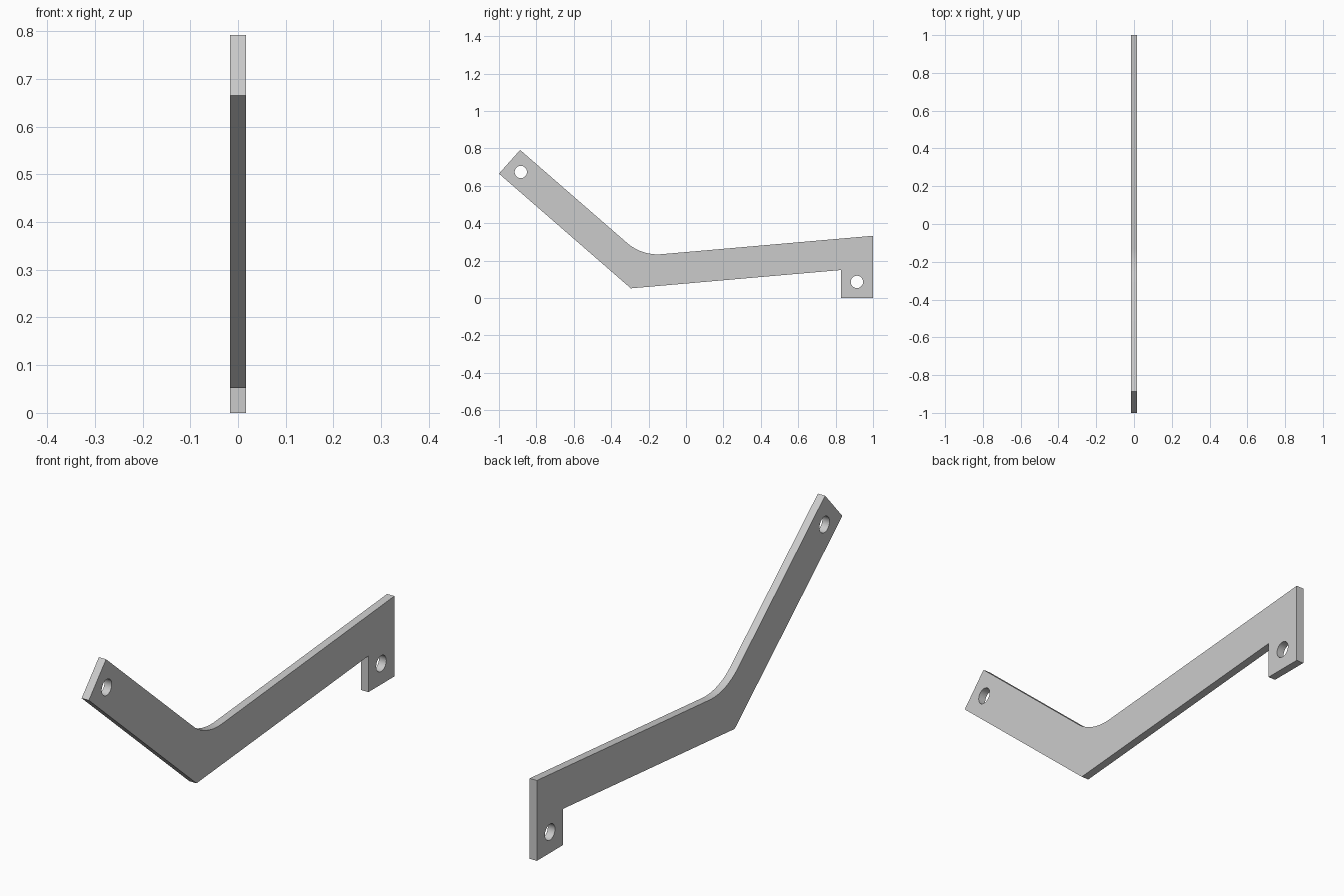
import bpy, bmesh, math
from mathutils import Vector, Matrix

if "Cube" in bpy.data.objects:
    bpy.data.objects.remove(bpy.data.objects["Cube"])

HALF_THICKNESS = 0.0165


def fillet(prev, corner, nxt, radius, steps):
    """Points of an arc rounding the corner between two edges."""
    p, c, n = Vector(prev), Vector(corner), Vector(nxt)
    a, b = (p - c).normalized(), (n - c).normalized()
    half = a.angle(b) / 2
    start, end = c + a * radius / math.tan(half), c + b * radius / math.tan(half)
    centre = c + (a + b).normalized() * radius / math.sin(half)
    u, v = (start - centre), (end - centre)
    sweep = u.angle(v)
    return [tuple(centre + (u * math.sin((1 - t) * sweep) + v * math.sin(t * sweep)) / math.sin(sweep))
            for t in (i / steps for i in range(steps + 1))]


def circle(y, z, r, n=32):
    return [(y + r * math.cos(2 * math.pi * i / n), z + r * math.sin(2 * math.pi * i / n))
            for i in range(n)]


# Side outline of the bent arm with its hanging tab, in (y, z)
tip, inner_bend, top_end = (-0.887, 0.792), (-0.2354, 0.2255), (1.0, 0.333)
outline = [(-1.0, 0.665), tip]
outline += fillet(tip, inner_bend, top_end, 0.25, 16)
outline += [top_end, (1.0, 0.0), (0.83, 0.0), (0.83, 0.15), (-0.295, 0.052)]

# Bolt holes at the arm tip and in the tab
loops = [outline, circle(-0.883, 0.674, 0.033), circle(0.914, 0.0865, 0.033)]

# Flat filled curve, given thickness by extrusion
curve = bpy.data.curves.new("bent_bracket", 'CURVE')
curve.dimensions = '2D'
curve.fill_mode = 'BOTH'
curve.extrude = HALF_THICKNESS
for pts in loops:
    spline = curve.splines.new('POLY')
    spline.points.add(len(pts) - 1)
    for point, (y, z) in zip(spline.points, pts):
        point.co = (y, z, 0, 1)
    spline.use_cyclic_u = True
bracket = bpy.data.objects.new("bent_bracket", curve)
bpy.context.collection.objects.link(bracket)
bpy.context.view_layer.objects.active = bracket
bracket.select_set(True)
bpy.ops.object.convert(target='MESH')
bracket = bpy.context.object

# Stand the plate upright, weld the rims and tidy the normals
bm = bmesh.new()
bm.from_mesh(bracket.data)
bm.transform(Matrix(((0, 0, 1, 0), (1, 0, 0, 0), (0, 1, 0, 0), (0, 0, 0, 1))))
bmesh.ops.remove_doubles(bm, verts=bm.verts, dist=1e-4)
bmesh.ops.recalc_face_normals(bm, faces=bm.faces)
bm.to_mesh(bracket.data)
bm.free()
bpy.ops.object.shade_smooth_by_angle(angle=math.radians(30))
